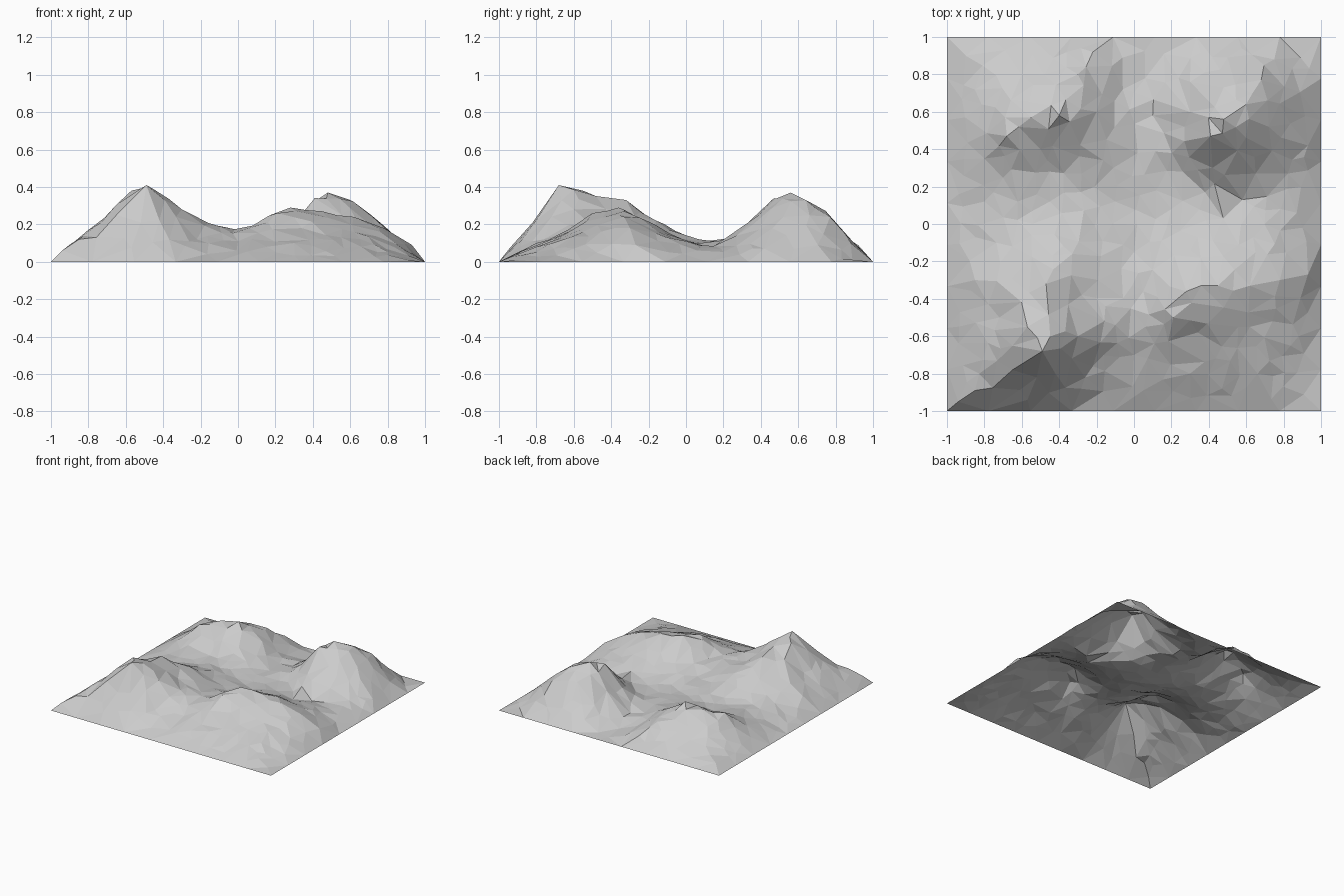
import bpy
import bmesh
import math
import random
from mathutils import Vector
from mathutils.geometry import delaunay_2d_cdt

random.seed(7)
cube = bpy.data.objects.get("Cube")
if cube:
    bpy.data.objects.remove(cube, do_unlink=True)

# Height marks (x, y, z) grouped by landform
front_left_mountain = [
    (-.49, -.68, .41), (-.57, -.55, .38), (-.47, -.32, .33), (-.33, -.16, .22),
    (-.21, -.01, .12), (-.3, -.6, .28), (-.1, -.54, .19), (-.28, -.38, .22),
    (-.72, -.5, .2), (-.85, -.3, .12), (-.65, -.12, .14), (-.52, -.82, .21),
    (-.22, -.76, .12), (-.65, -.78, .25), (-.85, -.89, .12), (-.94, -.95, .06)]
front_right_ridge = [
    (.21, -.5, .26), (.28, -.36, .29), (.45, -.33, .27), (.62, -.33, .24),
    (.78, -.3, .18), (.93, -.27, .09), (.34, -.58, .18), (.62, -.55, .16),
    (.3, -.8, .1), (.66, -.8, .08), (.06, -.55, .18), (0, -.7, .11),
    (.05, -.89, .055), (.88, -.6, .07), (.3, -.14, .15), (0, -.15, .11),
    (.05, -.36, .16)]
back_right_peak = [
    (.48, .56, .37), (.41, .47, .34), (.6, .64, .33), (.48, .73, .27),
    (.68, .77, .24), (.72, .52, .24), (.93, .42, .07), (.42, .3, .18),
    (.38, .17, .08), (.65, .27, .14), (.27, .52, .16), (.3, .76, .14),
    (.5, .89, .11), (.26, .28, .08), (.75, .88, .1), (.89, .89, .01)]
back_left_hill = [
    (-.4, .58, .29), (-.55, .57, .26), (-.68, .47, .23), (-.3, .8, .18),
    (-.22, .92, .09), (-.2, .6, .17), (-.5, .4, .17), (-.45, .28, .11),
    (-.8, .35, .11), (-.6, .8, .11), (-.9, .9, .04)]
valley_floor = [
    (-.8, .12, .07), (-.45, .12, .1), (-.1, .12, .08), (.2, .08, .08),
    (.58, .13, .07), (.87, .06, .06), (.02, .38, .075), (.1, .58, .06),
    (-.06, .72, .05), (.06, .78, .02), (.16, .91, .01)]


def border(steps):
    """Evenly spaced points around the square edge."""
    ring = []
    for i in range(steps):
        t = -1 + 2 * i / steps
        ring += [(t, -1, 0), (1, t, 0), (-t, 1, 0), (-1, -t, 0)]
    return ring


def solve(matrix, values):
    """Gaussian elimination with pivoting."""
    n = len(values)
    rows = [row + [v] for row, v in zip(matrix, values)]
    for i in range(n):
        pivot = max(range(i, n), key=lambda r: abs(rows[r][i]))
        rows[i], rows[pivot] = rows[pivot], rows[i]
        for r in range(i + 1, n):
            f = rows[r][i] / rows[i][i]
            if f:
                rows[r] = [a - f * b for a, b in zip(rows[r], rows[i])]
    result = [0] * n
    for i in reversed(range(n)):
        known = sum(rows[i][k] * result[k] for k in range(i + 1, n))
        result[i] = (rows[i][n] - known) / rows[i][i]
    return result


# Smooth height field through all the marks, pinned to zero at the edge
landforms = (front_left_mountain + front_right_ridge + back_right_peak
             + back_left_hill + valley_floor)
marks = landforms + border(10)
weights = solve([[math.dist(a[:2], b[:2]) for b in marks] for a in marks],
                [m[2] for m in marks])


def height(x, y):
    return sum(w * math.dist((x, y), m[:2]) for w, m in zip(weights, marks))


# Irregular scatter of ground points, sparser along the edge
points = [Vector((x, y, z)) for x, y, z in landforms]
cells = 21
for i in range(cells):
    for j in range(cells):
        x, y = ((2 * (k + random.uniform(.1, .9)) / cells - 1) * .95 for k in (i, j))
        if all(math.dist((x, y), p[:2]) > .06 for p in points):
            z = height(x, y) + random.uniform(-.008, .008)
            points.append(Vector((x, y, max(z, .005))))
points += [Vector(p) for p in border(9)]

# Triangulate the scatter into one open, faceted sheet
flat, _, triangles, *_ = delaunay_2d_cdt([p.xy for p in points], [], [], 0, 1e-5)
bm = bmesh.new()
verts = [bm.verts.new((v.x, v.y, p.z)) for v, p in zip(flat, points)]
for tri in triangles:
    bm.faces.new([verts[i] for i in tri])
bmesh.ops.recalc_face_normals(bm, faces=bm.faces)
if sum(f.normal.z for f in bm.faces) < 0:
    bmesh.ops.reverse_faces(bm, faces=bm.faces)
mesh = bpy.data.meshes.new("mountain_terrain")
bm.to_mesh(mesh)
bm.free()

# Plain grey rock
rock = bpy.data.materials.new("grey_rock")
rock.use_nodes = True
grey = (.6, .6, .6, 1)
rock.diffuse_color = grey
rock.node_tree.nodes["Principled BSDF"].inputs["Base Color"].default_value = grey
mesh.materials.append(rock)
terrain = bpy.data.objects.new("mountain_terrain", mesh)
bpy.context.collection.objects.link(terrain)
